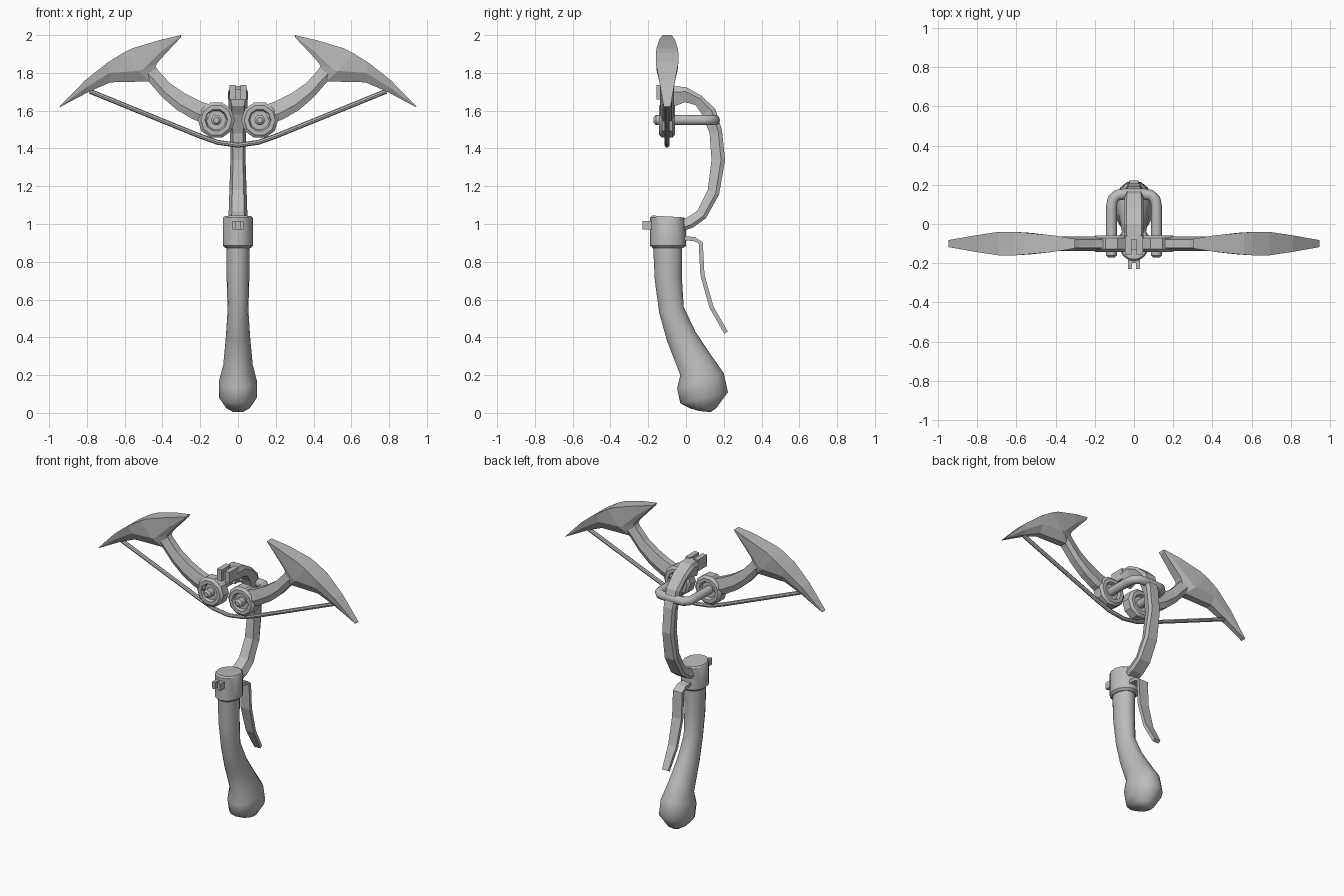
import bpy, bmesh, math
from mathutils import Vector

cube = bpy.data.objects.get("Cube")
if cube:
    bpy.data.objects.remove(cube)

grey = bpy.data.materials.new("plain grey")
grey.use_nodes = True
grey.diffuse_color = (0.5, 0.5, 0.5, 1)
grey.node_tree.nodes["Principled BSDF"].inputs["Base Color"].default_value = (0.5, 0.5, 0.5, 1)


def loft(name, rings, mirror=False, smooth=0):
    """Skin a row of equal-sized rings and cap both ends."""
    bm = bmesh.new()
    loops = [[bm.verts.new(p) for p in ring] for ring in rings]
    for a, b in zip(loops, loops[1:]):
        for i in range(len(a)):
            j = (i + 1) % len(a)
            bm.faces.new((a[i], a[j], b[j], b[i]))
    bm.faces.new(loops[0])
    bm.faces.new(loops[-1])
    bmesh.ops.recalc_face_normals(bm, faces=bm.faces[:])
    mesh = bpy.data.meshes.new(name)
    bm.to_mesh(mesh)
    bm.free()
    mesh.materials.append(grey)
    obj = bpy.data.objects.new(name, mesh)
    bpy.context.collection.objects.link(obj)
    if mirror:
        obj.modifiers.new("Mirror", "MIRROR")
    if smooth:
        bpy.ops.object.select_all(action="DESELECT")
        obj.select_set(True)
        bpy.context.view_layer.objects.active = obj
        bpy.ops.object.shade_smooth_by_angle(angle=math.radians(smooth))
    return obj


def oval(front, back, rx, sides=16):
    """Oval ring through a front and a back point given as (y, z)."""
    f, b = Vector((0, *front)), Vector((0, *back))
    mid, half = (f + b) / 2, (b - f) / 2
    turns = [2 * math.pi * i / sides for i in range(sides)]
    return [mid + half * math.cos(t) + Vector((rx * math.sin(t), 0, 0)) for t in turns]


def tube(name, path, r, sides=10, mirror=False, smooth=40):
    """Round bar along a path; r is one radius or one per point."""
    pts = [Vector(p) for p in path]
    radii = r if isinstance(r, list) else [r] * len(pts)
    rings = []
    for i, p in enumerate(pts):
        d = (pts[min(i + 1, len(pts) - 1)] - pts[max(i - 1, 0)]).normalized()
        ref = Vector((0, 1, 0)) if abs(d.y) < 0.3 and abs(pts[0].y - pts[-1].y) < 0.01 else Vector((0, 0, 1))
        u = d.cross(ref).normalized()
        v = d.cross(u)
        rings.append([p + radii[i] * (u * math.cos(t) + v * math.sin(t))
                      for t in (2 * math.pi * k / sides for k in range(sides))])
    return loft(name, rings, mirror, smooth)


def box(name, x, y, z, mirror=False):
    return loft(name, [[(x[0], yy, zz), (x[1], yy, zz), (x[1], yy, zz2), (x[0], yy, zz2)]
                       for yy, zz, zz2 in ((y[0], *z), (y[1], *z))], mirror)


# Bent grip with a bulbous pommel
loft("grip", [oval(*s) for s in (
    ((-0.175, 0.9), (-0.02, 0.9), 0.062),
    ((-0.165, 0.7), (-0.022, 0.72), 0.06),
    ((-0.142, 0.53), (-0.012, 0.56), 0.055),
    ((-0.10, 0.38), (0.05, 0.43), 0.064),
    ((-0.03, 0.2), (0.13, 0.31), 0.078),
    ((-0.047, 0.13), (0.2, 0.21), 0.1),
    ((-0.03, 0.05), (0.222, 0.11), 0.1),
    ((0.02, 0.025), (0.16, 0.025), 0.062),
    ((0.07, 0.01), (0.13, 0.004), 0.03))], smooth=50)

# Collar around the top of the grip
loft("collar", [oval(*s) for s in (
    ((-0.175, 0.872), (-0.015, 0.872), 0.067),
    ((-0.19, 0.885), (0, 0.885), 0.08),
    ((-0.19, 1.035), (0, 1.025), 0.08),
    ((-0.18, 1.045), (-0.01, 1.035), 0.073))], smooth=35)

# Lower sight: a block with two prongs
box("lower_sight", (-0.02, 0.02), (-0.2, -0.17), (0.97, 1.015))
box("lower_sight_prong", (0.01, 0.03), (-0.23, -0.17), (0.97, 1.015), True)

# Curved neck: outer point, inner point (y, z), half width
neck = (
    ((-0.01, 0.965), (-0.01, 1.03), 0.052),
    ((0.035, 0.98), (0.0, 1.03), 0.052),
    ((0.105, 1.03), (0.06, 1.07), 0.05),
    ((0.175, 1.155), (0.115, 1.18), 0.046),
    ((0.207, 1.34), (0.135, 1.34), 0.04),
    ((0.19, 1.5), (0.125, 1.48), 0.042),
    ((0.155, 1.61), (0.085, 1.58), 0.048),
    ((0.08, 1.68), (0.05, 1.63), 0.052),
    ((0.0, 1.725), (-0.005, 1.645), 0.052),
    ((-0.08, 1.73), (-0.07, 1.62), 0.048))
rings = []
for outer, inner, w in neck:
    o, n = Vector((0, *outer)), Vector((0, *inner))
    side = o.lerp(n, 0.3)
    x = Vector((w, 0, 0))
    rings.append([o - x * 0.75, o + x * 0.75, side + x, n + x * 0.65, n - x * 0.65, side - x])
loft("neck", rings)

# Upper sight on the neck tip
box("upper_sight", (-0.03, 0.03), (-0.13, -0.07), (1.66, 1.715))
box("upper_sight_prong", (0.012, 0.046), (-0.155, -0.06), (1.66, 1.735), True)

# Trigger lever behind the grip: (y, z, half width)
lever = ((-0.01, 0.925, 0.03), (0.045, 0.92, 0.032), (0.078, 0.9, 0.034),
         (0.087, 0.73, 0.034), (0.135, 0.56, 0.03), (0.212, 0.425, 0.022))
rings = []
for i, (y, z, w) in enumerate(lever):
    a, b = lever[max(i - 1, 0)], lever[min(i + 1, len(lever) - 1)]
    n = Vector((0, a[2 - 1] - b[1], b[0] - a[0])).normalized() * 0.011
    p, x = Vector((0, y, z)), Vector((w, 0, 0))
    rings.append([p + n - x, p + n + x, p - n + x, p - n - x])
loft("trigger_lever", rings)

# Wheels with recessed faces: (y offset, radius)
MID = -0.1
rim = [(-0.022, 0.03), (-0.022, 0.052), (-0.042, 0.06), (-0.042, 0.082), (-0.028, 0.098)]
rim += [(-y, r) for y, r in reversed(rim)]
loft("wheel", [[(0.115 + r * math.sin(t), MID + y, 1.55 + r * math.cos(t))
                for t in (2 * math.pi * (k + 0.5) / 10 for k in range(10))] for y, r in rim], True, 25)

# Axle rods bent inward to meet the neck
tube("axle_rod", [(0.115, -0.172, 1.55), (0.115, -0.16, 1.55), (0.115, 0.09, 1.55), (0.108, 0.125, 1.55),
                  (0.085, 0.148, 1.55), (0.05, 0.152, 1.55), (0, 0.152, 1.55)],
     [0.015] + [0.028] * 6, mirror=True)

# Bow arms: upper and lower edge points (x, z)
rings = []
for (xu, zu), (xl, zl) in (((0.13, 1.625), (0.17, 1.53)), ((0.2, 1.65), (0.24, 1.555)),
                           ((0.28, 1.69), (0.325, 1.605)), ((0.36, 1.745), (0.4, 1.67)),
                           ((0.42, 1.81), (0.465, 1.745)), ((0.46, 1.87), (0.52, 1.79))):
    u, l = Vector((xu, MID, zu)), Vector((xl, MID, zl))
    y = Vector((0, 1, 0))
    m = u.lerp(l, 0.65)
    rings.append([u - y * 0.022, u + y * 0.022, m + y * 0.037, l + y * 0.022, l - y * 0.022, m - y * 0.037])
loft("bow_arm", rings, True)

# Blades: back, ridge and edge points (x, z), each with its half thickness
rings = []
for section in (
        ((0.30, 2.0, 0.024), (0.305, 1.992, 0.024), (0.305, 1.985, 0.02)),
        ((0.41, 1.975, 0.042), (0.41, 1.91, 0.04), (0.385, 1.9, 0.026)),
        ((0.56, 1.93, 0.056), (0.5, 1.82, 0.052), (0.43, 1.85, 0.028)),
        ((0.61, 1.905, 0.06), (0.53, 1.81, 0.055), (0.465, 1.755, 0.024)),
        ((0.69, 1.855, 0.06), (0.68, 1.8, 0.052), (0.675, 1.75, 0.022)),
        ((0.81, 1.76, 0.042), (0.8, 1.725, 0.035), (0.79, 1.7, 0.018)),
        ((0.945, 1.622, 0.018), (0.945, 1.62, 0.018), (0.944, 1.618, 0.014))):
    rings.append([(x, MID - t, z) for x, z, t in section] +
                 [(x, MID + t, z) for x, z, t in reversed(section)])
loft("blade", rings, True)

# Bowstring slung under the wheels
half = [(0.785, MID, 1.703), (0.2, MID, 1.465), (0.11, MID, 1.433)]
tube("bowstring", half + [(0, MID, 1.417)] + [(-x, y, z) for x, y, z in reversed(half)], 0.013, 8)
